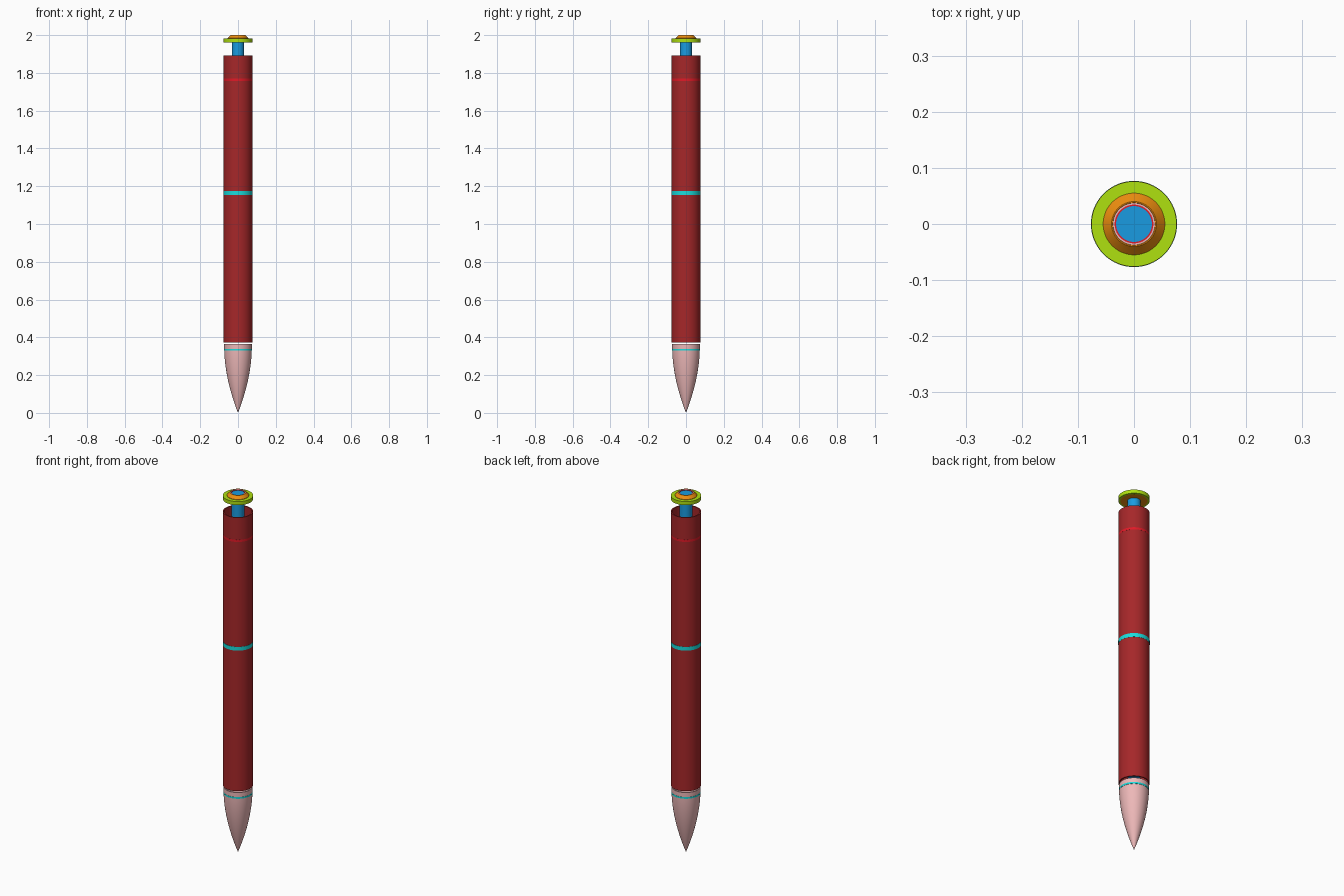
import bpy, bmesh, math

if "Cube" in bpy.data.objects:
    bpy.data.objects.remove(bpy.data.objects["Cube"])


def material(name, rgb):
    m = bpy.data.materials.new(name)
    m.diffuse_color = (*rgb, 1)
    m.use_nodes = True
    m.node_tree.nodes["Principled BSDF"].inputs["Base Color"].default_value = m.diffuse_color
    return m


RED = material("dark_red", (0.38, 0.02, 0.022))
BRIGHT = material("bright_red", (0.75, 0.01, 0.02))
PINK = material("pale_pink", (0.85, 0.48, 0.48))
TEAL = material("teal", (0.01, 0.72, 0.72))
BLUE = material("blue", (0.01, 0.33, 0.75))
LIME = material("lime", (0.43, 0.75, 0.005))
ORANGE = material("orange", (0.85, 0.27, 0.005))


def lathe(name, profile, mat, closed=False, sides=64):
    """Revolve (radius, height) points around z; closed joins last to first."""
    bm = bmesh.new()
    rings = []
    for r, z in profile:
        if r < 1e-6:
            rings.append([bm.verts.new((0, 0, z))] * sides)
        else:
            rings.append([bm.verts.new((r * math.cos(2 * math.pi * i / sides),
                                        r * math.sin(2 * math.pi * i / sides), z))
                          for i in range(sides)])
    pairs = list(zip(rings, rings[1:]))
    if closed:
        pairs.append((rings[-1], rings[0]))
    for a, b in pairs:
        for i in range(sides):
            j = (i + 1) % sides
            bm.faces.new(list(dict.fromkeys((a[i], a[j], b[j], b[i]))))
    bmesh.ops.recalc_face_normals(bm, faces=bm.faces)
    mesh = bpy.data.meshes.new(name)
    bm.to_mesh(mesh)
    bm.free()
    mesh.materials.append(mat)
    ob = bpy.data.objects.new(name, mesh)
    bpy.context.collection.objects.link(ob)
    bpy.context.view_layer.objects.active = ob
    ob.select_set(True)
    bpy.ops.object.shade_smooth_by_angle(angle=math.radians(30))
    ob.select_set(False)
    return ob


def ring(name, r_in, r_out, z0, z1, mat):
    return lathe(name, [(r_in, z0), (r_out, z0), (r_out, z1), (r_in, z1)], mat, True)


# Hollow barrel, open at both ends
ring("barrel", 0.070, 0.076, 0.373, 1.893, RED)

# Ogive tip, hollow at its upper end
STEPS = 20
tip = [(0.073 * (1 - (1 - i / STEPS) ** 1.85), 0.345 * i / STEPS) for i in range(STEPS + 1)]
lathe("tip_cone", tip + [(0.073, 0.364), (0.067, 0.364), (0.064, 0.25), (0, 0.08)], PINK)

# Decorative bands
ring("tip_band", 0.070, 0.0742, 0.330, 0.339, TEAL)
ring("middle_band", 0.072, 0.0768, 1.154, 1.175, TEAL)
ring("upper_band", 0.072, 0.0763, 1.758, 1.770, BRIGHT)

# Inner rod, ending inside the barrel
lathe("inner_rod", [(0, 0.40), (0.032, 0.40), (0.032, 1.995), (0, 1.995)], BLUE)

# Flanged button on top of the rod
ring("button_flange", 0.050, 0.076, 1.962, 1.982, LIME)
lathe("button_collar", [(0.032, 1.961), (0.066, 1.961), (0.055, 1.970), (0.055, 1.984),
                        (0.040, 2.0), (0.038, 2.0), (0.032, 1.990)], ORANGE, True)
ring("button_inner_ring", 0.032, 0.0345, 1.985, 1.997, BRIGHT)
ring("button_outer_ring", 0.0345, 0.038, 1.985, 1.999, PINK)
